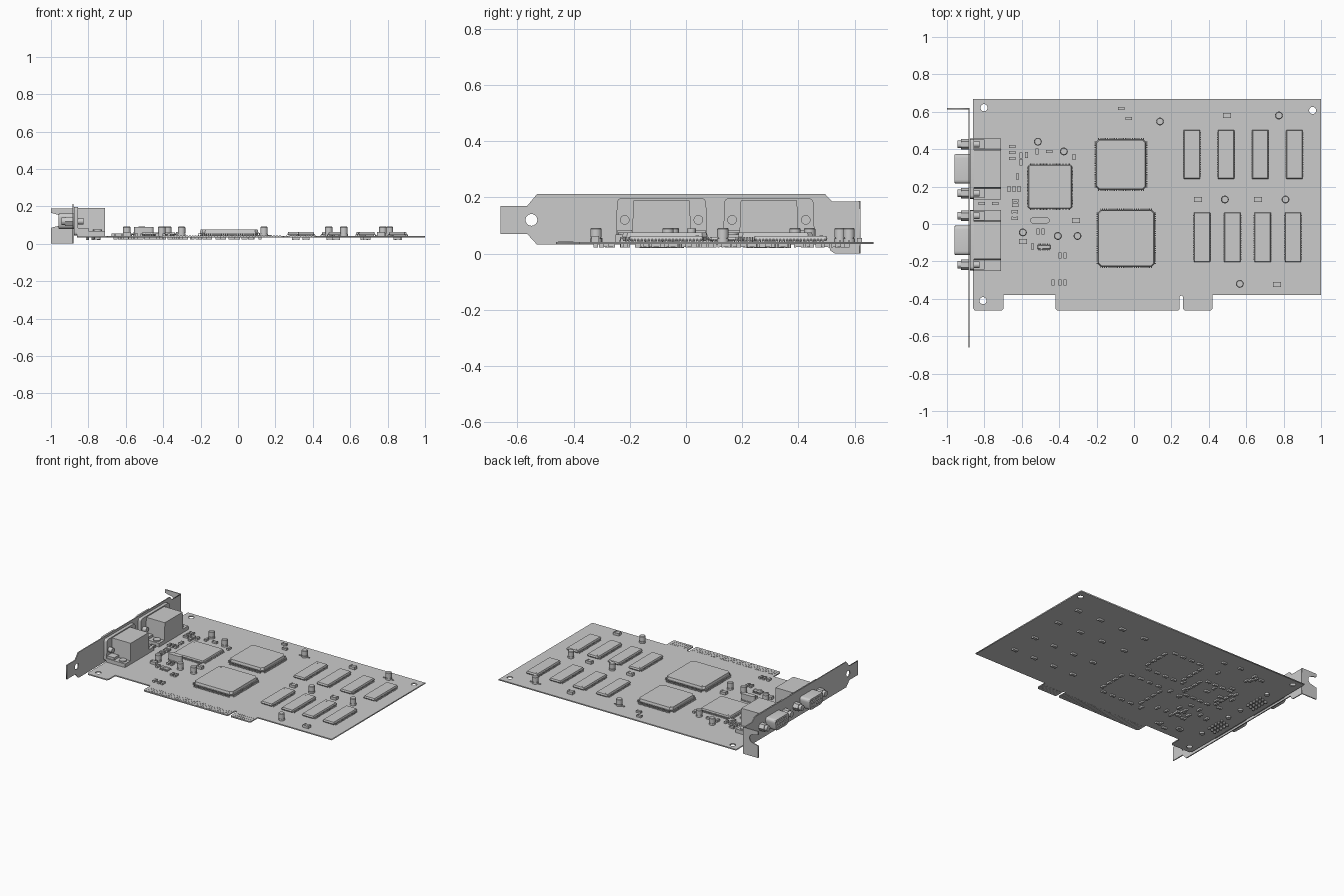
import bpy, bmesh, math, random
from mathutils import Matrix, Vector

if "Cube" in bpy.data.objects:
    bpy.data.objects.remove(bpy.data.objects["Cube"])

random.seed(4)
ZB, ZT = 0.034, 0.042          # board underside / top


def finish(bm, name, smooth=False):
    bmesh.ops.recalc_face_normals(bm, faces=bm.faces)
    me = bpy.data.meshes.new(name)
    bm.to_mesh(me)
    bm.free()
    ob = bpy.data.objects.new(name, me)
    bpy.context.collection.objects.link(ob)
    if smooth:
        bpy.ops.object.select_all(action='DESELECT')
        bpy.context.view_layer.objects.active = ob
        ob.select_set(True)
        bpy.ops.object.shade_smooth_by_angle(angle=math.radians(35))
    return ob


def box(bm, x0, x1, y0, y1, z0, z1):
    m = Matrix.Translation(((x0+x1)/2, (y0+y1)/2, (z0+z1)/2)) @ Matrix.Diagonal((x1-x0, y1-y0, z1-z0, 1))
    bmesh.ops.create_cube(bm, size=1, matrix=m)


def cyl(bm, p, r, h, axis='Z', n=20, r2=None):
    """Cylinder starting at p, running h along +axis."""
    rot = Matrix.Rotation(math.pi/2, 4, 'Y') if axis == 'X' else Matrix()
    m = Matrix.Translation(p) @ rot @ Matrix.Translation((0, 0, h/2))
    bmesh.ops.create_cone(bm, cap_ends=True, segments=n, radius1=r, radius2=r if r2 is None else r2, depth=h, matrix=m)


def loft(bm, rings):
    vs = [[bm.verts.new(p) for p in r] for r in rings]
    n = len(vs[0])
    for a, b in zip(vs, vs[1:]):
        for i in range(n):
            bm.faces.new((a[i], a[(i+1) % n], b[(i+1) % n], b[i]))
    bm.faces.new(vs[0][::-1])
    bm.faces.new(vs[-1])


def rounded(pts, r, seg=4):
    """Round every corner of a convex 2D outline."""
    out, n = [], len(pts)
    for i in range(n):
        p, a, b = Vector(pts[i]), Vector(pts[i-1]), Vector(pts[(i+1) % n])
        s, e = p + (a-p).normalized()*r, p + (b-p).normalized()*r
        for k in range(seg+1):
            t = k/seg
            out.append((1-t)**2*s + 2*t*(1-t)*p + t*t*e)
    return out


def circle(x, y, r, n=24):
    return [(x+r*math.cos(2*math.pi*i/n), y+r*math.sin(2*math.pi*i/n)) for i in range(n)]


def sheet(name, outlines, thick, loc, rot=(0, 0, 0)):
    """Flat plate with holes: filled 2D curve, turned into a mesh."""
    cu = bpy.data.curves.new(name, 'CURVE')
    cu.dimensions, cu.fill_mode, cu.extrude = '2D', 'BOTH', thick/2
    for pts in outlines:
        sp = cu.splines.new('POLY')
        sp.points.add(len(pts)-1)
        for q, p in zip(sp.points, pts):
            q.co = (p[0], p[1], 0, 1)
        sp.use_cyclic_u = True
    ob = bpy.data.objects.new(name, cu)
    ob.location, ob.rotation_euler = loc, rot
    bpy.context.collection.objects.link(ob)
    bpy.ops.object.select_all(action='DESELECT')
    bpy.context.view_layer.objects.active = ob
    ob.select_set(True)
    bpy.ops.object.convert(target='MESH')
    return ob


# circuit board with edge connector tabs
edge = [(-.86, .668), (-.86, -.452), (-.85, -.463), (-.707, -.463), (-.697, -.452), (-.697, -.38), (-.42, -.38),
        (-.42, -.452), (-.41, -.463), (.235, -.463), (.243, -.455), (.243, -.39), (.254, -.38), (.263, -.39),
        (.263, -.455), (.271, -.463), (.41, -.463), (.42, -.452), (.42, -.38), (1, -.38), (1, .668)]
sheet("circuit_board", [edge, circle(-.802, .622, .019), circle(.955, .607, .019), circle(-.807, -.41, .019)],
      ZT-ZB, (0, 0, (ZT+ZB)/2))

# contact fingers on both faces
bm = bmesh.new()
for a, b in ((-.405, .232), (.275, .408)):
    n = round((b-a)/.0155)
    for i in range(n):
        x = a + (b-a)*(i+.5)/n
        for z in (ZB-.001, ZT-.001):
            box(bm, x-.005, x+.005, -.455, -.40, z, z+.002)
finish(bm, "contact_fingers")

# bracket plate and its folded mounting flange
prof = [(-.66, .07), (-.565, .07), (-.53, .032), (.505, .032), (.515, .01), (.53, 0), (.617, 0),
        (.617, .185), (.52, .185), (.495, .212), (-.53, .212), (-.565, .17), (-.66, .17)]
sheet("bracket_plate", [prof, circle(-.55, .12, .021)], .007, (-.882, 0, 0), (math.pi/2, 0, math.pi/2))
slot = [(-.962+.03*math.cos(t), .125+.03*math.sin(t)) for t in [math.pi/2-math.pi*i/8 for i in range(9)]]
sheet("bracket_flange", [[(-.88, 0), (-.88, .188), (-1, .188), (-1, .165), *slot, (-1, .085), (-1, 0)]],
      .007, (0, .617, 0), (math.pi/2, 0, 0))

# video connectors
for k, cy in enumerate((.295, -.087)):
    tag = ("rear", "front")[k]
    bm = bmesh.new()
    plate = rounded([(cy-.163, .045), (cy+.163, .045), (cy+.158, .197), (cy-.158, .197)], .018)
    loft(bm, [[(x, p.x, p.y) for p in plate] for x in (-.878, -.855)])
    blk = [(cy-.105, .06), (cy+.105, .06), (cy+.1, .19), (cy-.1, .19)]
    loft(bm, [[(x, *p) for p in blk] for x in (-.856, -.71)])
    box(bm, -.86, -.71, cy-.163, cy+.163, ZT, .068)
    for s in (-1, 1):
        box(bm, -.856, -.80, cy+s*.131-.026, cy+s*.131+.026, .065, .085)
        cyl(bm, (-.856, cy+s*.131, .12), .017, .03, 'X')
        cyl(bm, (-.75, cy+s*.131, .066), .024, .01)
        cyl(bm, (-.75, cy+s*.131, .022), .016, .03)
    finish(bm, tag + "_connector_housing", True)
    # D-shaped shell with socket holes
    bm = bmesh.new()
    d = rounded([(cy-.082, .162), (cy-.068, .079), (cy+.068, .079), (cy+.082, .162)], .024)
    rim = [(cy + (p.x-cy)*.95, .12 + (p.y-.12)*.92) for p in d]
    loft(bm, [[(-.878, p.x, p.y) for p in d], [(-.955, p.x, p.y) for p in d], [(-.961, *p) for p in rim]])
    shell = finish(bm, tag + "_connector_shell", True)
    bm = bmesh.new()
    pins = bmesh.new()
    for r in range(3):
        for c in range(5):
            cyl(bm, (-.97, cy+(c-2)*.025+(r-1)*.006, .12+(r-1)*.022), .006, .03, 'X', 8)
            cyl(pins, (-.805+r*.03, cy+(c-2)*.03+(r-1)*.01, .02), .009, .02, 'Z', 8)
    cut = finish(bm, tag + "_socket_hole_cutter")
    cut.hide_render = True
    cut.hide_set(True)
    mod = shell.modifiers.new("holes", 'BOOLEAN')
    mod.object, mod.solver = cut, 'EXACT'
    finish(pins, tag + "_connector_pins")
    # hex jack screws
    bm = bmesh.new()
    for s in (-1, 1):
        cyl(bm, (-.925, cy+s*.131, .12), .028, .042, 'X', 6)
        cyl(bm, (-.945, cy+s*.131, .12), .02, .022, 'X', 16)
    finish(bm, tag + "_jack_screws")


def chip(name, cx, cy, sx, sy, top, nx, ny, ch=.004, lead=.011):
    """Chamfered package; nx leads on the +-y sides, ny on the +-x sides."""
    bm = bmesh.new()
    hx, hy, zm = sx/2-lead, sy/2-lead, (ZT+top)/2

    def ring(i, z):
        a, b = hx-i, hy-i
        return [(cx+x, cy+y, z) for x, y in ((a, b-ch), (a-ch, b), (-a+ch, b), (-a, b-ch),
                                             (-a, -b+ch), (-a+ch, -b), (a-ch, -b), (a, -b+ch))]
    loft(bm, [ring(.004, ZT+.003), ring(0, zm), ring(.004, top)])
    for n, along, out, turn in ((nx, hx, hy, 1), (ny, hy, hx, 0)):
        for i in range(n):
            t = -along*.93 + 2*along*.93*(i+.5)/n
            w = along*.93/n*.5
            for s in (-1, 1):
                for a, b, z0, z1 in ((-.003, lead*.6, zm-.004, zm), (lead*.3, lead*.65, ZT, zm),
                                     (lead*.3, lead, ZT, ZT+.004)):
                    o0, o1 = sorted((s*(out+a), s*(out+b)))
                    if turn:
                        box(bm, cx+t-w, cx+t+w, cy+o0, cy+o1, z0, z1)
                    else:
                        box(bm, cx+o0, cx+o1, cy+t-w, cy+t+w, z0, z1)
    cyl(bm, (cx-hx+.022, cy+hy-.022, top-.001), .006, .002, 'Z', 12)   # pin-one mark
    return finish(bm, name)


# main chips, small chip and memory chips
chip("upper_processor", -.07, .318, .29, .29, .075, 26, 26, .016)
chip("lower_processor", -.042, -.076, .325, .325, .075, 28, 28, .016)
chip("converter_chip", -.449, .199, .255, .255, .06, 28, 28, .006)
chip("small_logic_chip", -.481, -.123, .092, .046, .06, 7, 0, .002)
for i in range(4):
    chip(f"upper_memory_{i+1}", .309+.183*i, .372, .1, .274, .063, 0, 20, .002, .006)
    chip(f"lower_memory_{i+1}", .364+.162*i, -.071, .1, .277, .063, 0, 20, .002, .006)

# can capacitors
cans = [(-.514, .44), (-.375, .388), (.139, .548), (.775, .58), (.486, .131), (.81, .131), (.566, -.32),
        (-.594, -.045), (-.407, -.064), (-.302, -.064)]
bm = bmesh.new()
for x, y in cans:
    cyl(bm, (x, y, ZT), .021, .012)
    cyl(bm, (x, y, ZT+.012), .017, .004)
    cyl(bm, (x, y, ZT+.015), .02, .031)
    cyl(bm, (x, y, ZT+.046), .02, .003, r2=.017)
    if y > .5:
        box(bm, x-.04, x+.04, y-.004, y+.004, ZT, ZT+.005)
finish(bm, "can_capacitors", True)

# crystal can
bm = bmesh.new()
for gx, gy, z0, z1 in ((.056, .02, ZT, ZT+.006), (.052, .016, ZT+.005, .09)):
    o = [(-.503 + s*(gx-gy) + gy*math.sin(t)*s, .019 + s*gy*math.cos(t))
         for s in (1, -1) for t in [math.pi*i/10 for i in range(11)]]
    loft(bm, [[(*p, z) for p in o] for z in (z0, z1)])
finish(bm, "crystal_can", True)


def smd(bm, x, y, w, d, h=.014, under=False):
    """Small part with two raised end caps along its longer side."""
    z = (lambda a: ZB-a) if under else (lambda a: ZT+a)
    z0, z1 = sorted((z(0), z(h*.85)))
    box(bm, x-w/2, x+w/2, y-d/2, y+d/2, z0, z1)
    c0, c1 = sorted((z(0), z(h)))
    for s in (-1, 1):
        if w > d:
            box(bm, x+s*w*.42-w*.12, x+s*w*.42+w*.12, y-d*.52, y+d*.52, c0, c1)
        else:
            box(bm, x-w*.52, x+w*.52, y+s*d*.42-d*.12, y+s*d*.42+d*.12, c0, c1)


# top surface-mount parts
bm = bmesh.new()
for x, y in ((.497, .58), (.342, .131), (.663, .131), (.765, -.323), (-.31, .019), (-.594, -.093)):
    smd(bm, x, y, .04, .027, .02)
for x, y in ((-.067, .618), (-.027, .564), (-.652, .414), (-.652, .382), (-.652, .35), (-.635, .125), (-.635, .1),
             (-.638, .066), (-.638, .03), (-.813, .11), (-.743, .11), (-.452, .388)):
    smd(bm, x, y, .032, .017)
for x, y in ((-.604, .366), (-.604, .33), (-.622, .253), (-.668, .187), (-.642, .187), (-.615, .187), (-.518, .388),
             (-.513, -.04), (-.487, -.04), (-.543, -.12), (-.396, -.168), (-.369, -.168), (-.433, -.313),
             (-.396, -.313), (-.369, -.313), (-.575, .37), (-.321, .358)):
    smd(bm, x, y, .016, .03)
finish(bm, "top_surface_parts")

# underside decoupling parts: rings below the big chips, pairs below memory, scatter elsewhere
bm = bmesh.new()
for cx, cy, r in ((-.07, .318, .13), (-.042, -.076, .14), (-.449, .199, .11)):
    for i in range(4):
        t = -r*.8 + r*1.6*i/3
        for s in (-1, 1):
            smd(bm, cx+t, cy+s*r, .03, .016, .012, True)
            smd(bm, cx+s*(r+.02), cy+t*.8, .016, .03, .012, True)
for i in range(4):
    for x, y in ((.309+.183*i, .372), (.364+.162*i, -.071)):
        for s in (-1, 1):
            smd(bm, x, y+s*.1, .036, .02, .013, True)
for i in range(45):
    w, d = random.choice(((.03, .016), (.016, .03)))
    smd(bm, random.uniform(-.66, -.24), random.uniform(-.33, .6), w, d, .012, True)
finish(bm, "underside_parts")
